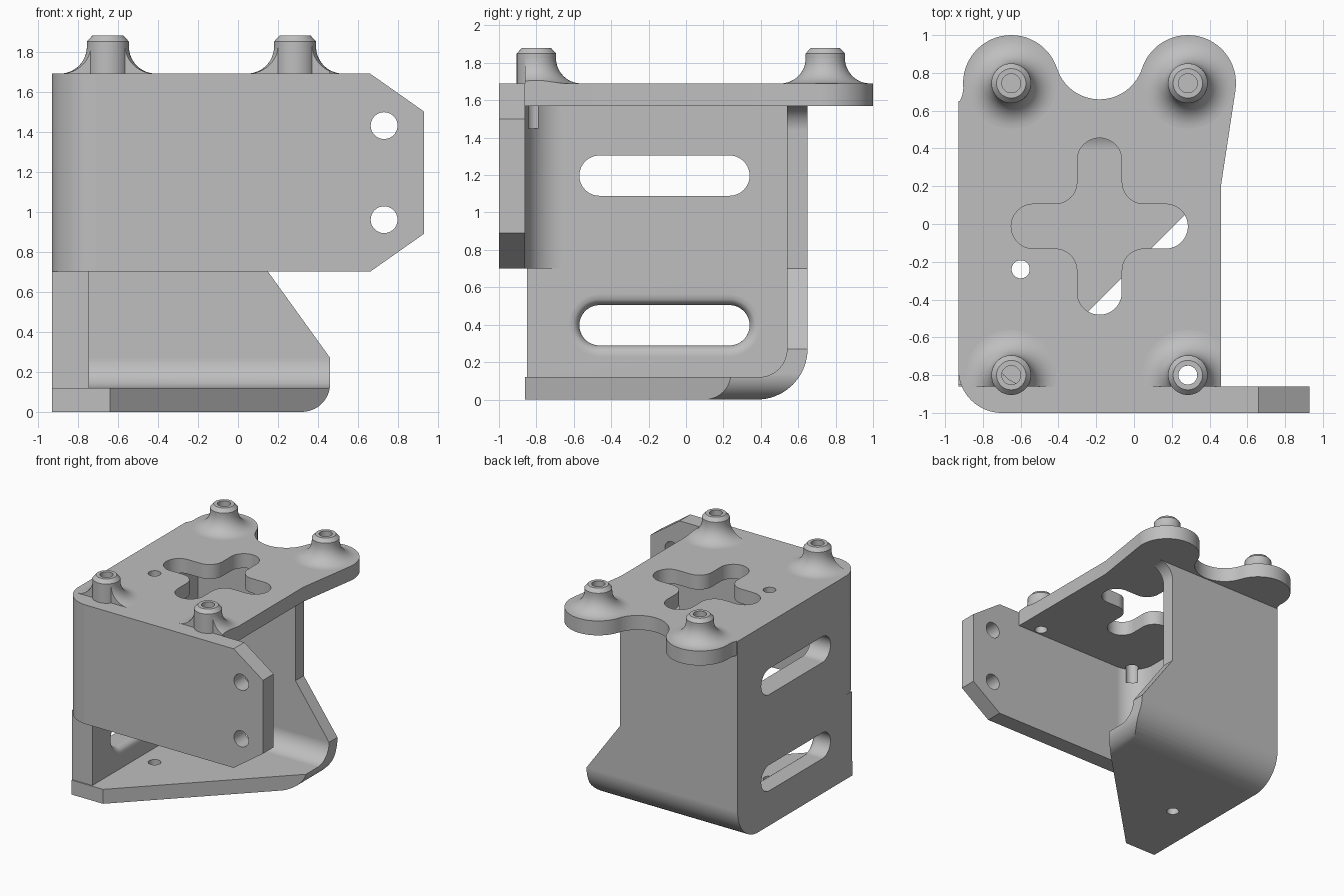
import bpy
import bmesh
from math import cos, sin, tan, radians, sqrt, pi
from mathutils import Vector

default = bpy.data.objects.get("Cube")
if default:
    bpy.data.objects.remove(default, do_unlink=True)

grey = bpy.data.materials.new("plain_grey")
grey.use_nodes = True
colour = (0.52, 0.52, 0.52, 1)
grey.diffuse_color = colour
grey.node_tree.nodes["Principled BSDF"].inputs["Base Color"].default_value = colour


def rounded(corners, steps=14):
    """Outline from (x, y, radius) corners, each corner filleted."""
    pts = []
    for i, (x, y, r) in enumerate(corners):
        p = Vector((x, y))
        if not r:
            pts.append(p)
            continue
        u = (Vector(corners[i - 1][:2]) - p).normalized()
        v = (Vector(corners[(i + 1) % len(corners)][:2]) - p).normalized()
        half = u.angle(v) / 2
        c = p + (u + v).normalized() * (r / sin(half))
        s = p + u * (r / tan(half)) - c
        e = p + v * (r / tan(half)) - c
        pts += [c + s.lerp(e, k / steps).normalized() * r for k in range(steps + 1)]
    return pts


def arc(cx, cy, r, a0, a1, steps=28):
    angles = [radians(a0 + (a1 - a0) * k / steps) for k in range(steps + 1)]
    return [Vector((cx + r * cos(a), cy + r * sin(a))) for a in angles]


def circle(cx, cy, r):
    return arc(cx, cy, r, 0, 360, 40)[:-1]


def loft(name, rings, closed=False):
    """Skin matching rings; cap the ends unless the rings form a loop."""
    bm = bmesh.new()
    rows = [[bm.verts.new(p) for p in ring] for ring in rings]
    pairs = list(zip(rows, rows[1:]))
    if closed:
        pairs.append((rows[-1], rows[0]))
    else:
        bm.faces.new(rows[0])
        bm.faces.new(rows[-1])
    n = len(rows[0])
    for a, b in pairs:
        for i in range(n):
            j = (i + 1) % n
            bm.faces.new((a[i], a[j], b[j], b[i]))
    bmesh.ops.recalc_face_normals(bm, faces=bm.faces)
    mesh = bpy.data.meshes.new(name)
    bm.to_mesh(mesh)
    bm.free()
    mesh.materials.append(grey)
    obj = bpy.data.objects.new(name, mesh)
    bpy.context.collection.objects.link(obj)
    return obj


def place(pts, axis, h):
    if axis == "x":
        return [(h, p[0], p[1]) for p in pts]
    if axis == "y":
        return [(p[0], h, p[1]) for p in pts]
    return [(p[0], p[1], h) for p in pts]


def prism(name, pts, axis, lo, hi):
    return loft(name, [place(pts, axis, lo), place(pts, axis, hi)])


def lathe(name, profile, cx, cy, steps=48):
    """Revolve a closed (radius, z) profile about a vertical axis."""
    rings = []
    for k in range(steps):
        a = 2 * pi * k / steps
        rings.append([(cx + r * cos(a), cy + r * sin(a), z) for r, z in profile])
    return loft(name, rings, closed=True)


def combine(target, other, operation="DIFFERENCE"):
    """Apply a boolean and discard the helper."""
    other.hide_render = True
    mod = target.modifiers.new("boolean", "BOOLEAN")
    mod.operation, mod.solver, mod.object = operation, "EXACT", other
    graph = bpy.context.evaluated_depsgraph_get()
    graph.update()
    mesh = bpy.data.meshes.new_from_object(target.evaluated_get(graph))
    target.modifiers.clear()
    target.data = mesh
    bpy.data.objects.remove(other, do_unlink=True)


def slot(z_mid, grow=0.0):
    r = 0.107 + grow
    y0, y1, z0, z1 = -0.57 - grow, 0.34 + grow, z_mid - r - 0.0005, z_mid + r + 0.0005
    return rounded([(y0, z0, r), (y1, z0, r), (y1, z1, r), (y0, z1, r)])


LEFT, BACK, TOP, UNDER = -0.93, 0.65, 1.69, 1.57
INNER = -0.745
BOSS_X, BOSS_Y = (-0.65, 0.285), (-0.80, 0.745)

# Base and back wall: a bent channel with a trimmed right end
channel = prism("channel", rounded([
    (-0.86, 0, 0), (BACK, 0, 0.27), (BACK, UNDER, 0), (0.54, UNDER, 0),
    (0.54, 0.12, 0.15), (-0.86, 0.12, 0)]), "x", LEFT, 0.46)
combine(channel, prism("diagonal_cut", [(-0.74, -0.96), (0.6, 0.38), (0.6, -0.96)], "z", -0.2, 0.4))
combine(channel, prism("wall_cut", rounded([
    (0.46, 0.27, 0), (0.15, 0.70, 0), (0.15, UNDER, 0.13), (0.6, UNDER, 0), (0.6, 0.27, 0)]),
    "y", 0.3, 0.9))
combine(channel, prism("corner_cut", arc(0.32, 0.14, 0.14, -90, 0, 16)
                       + [Vector((0.6, 0.14)), Vector((0.6, -0.1)), Vector((0.32, -0.1))],
                       "y", -1.2, 1.2))

# Lower part of the slotted side wall
lower_wall = prism("lower_wall", rounded([
    (-0.85, 0, 0), (BACK, 0, 0.27), (BACK, 0.70, 0), (-0.85, 0.70, 0)]), "x", LEFT, INNER)

# Upper side wall and front wall, joined by a rounded corner
body = prism("bracket_body", rounded([
    (0.93, -1, 0), (0.93, -0.86, 0), (INNER, -0.86, 0.2), (INNER, BACK, 0),
    (LEFT, BACK, 0), (LEFT, -1, 0.23)]), "z", 0.70, TOP)
for corner in ([(0.66, TOP), (0.93, 1.50), (1.2, 1.50), (1.2, 1.9), (0.66, 1.9)],
               [(0.66, 0.70), (0.93, 0.89), (1.2, 0.89), (1.2, 0.5), (0.66, 0.5)]):
    combine(body, prism("chamfer_cut", corner, "y", -1.2, -0.7))
for z in (0.96, 1.43):
    combine(body, prism("bolt_cut", circle(0.73, z, 0.067), "y", -1.2, -0.7))

# Top plate with two rounded lugs at the back
outline = rounded([(LEFT, 0.4, 0), (LEFT, -1, 0.23), (0.46, -1, 0), (0.46, 0.2, 0)])
outline += arc(BOSS_X[1], BOSS_Y[1], 0.255, -8, 162)
outline += arc(-0.1825, 0.8965, 0.2365, -18, -162)[1:-1]
outline += arc(BOSS_X[0], BOSS_Y[1], 0.255, 18, 186)
outline += [Vector((-0.908, 0.685)), Vector((-0.925, 0.64)), Vector((LEFT, 0.59))]
plate = prism("top_plate", outline, "z", UNDER, TOP)

for part in (plate, lower_wall, channel):
    combine(body, part, "UNION")

# Cross opening in the top plate
x0, x1, x2, x3 = -0.65, -0.30, -0.065, 0.285
y0, y1, y2, y3 = -0.48, -0.13, 0.105, 0.455
r = 0.117
combine(body, prism("cross_cut", rounded([
    (x0, y1, r), (x1, y1, r), (x1, y0, r), (x2, y0, r), (x2, y1, r), (x3, y1, r),
    (x3, y2, r), (x2, y2, r), (x2, y3, r), (x1, y3, r), (x1, y2, r), (x0, y2, r)]),
    "z", 1.4, 1.9))

# Pin hole through both plates, and bores under the front bosses
combine(body, prism("pin_cut", circle(-0.6, -0.24, 0.048), "z", -0.2, 1.9))
for x in BOSS_X:
    combine(body, prism("bore_cut", circle(x, BOSS_Y[0], 0.05), "z", 1.45, 1.9))

# Side slots; the lower one is rounded over on the inside
combine(body, prism("upper_slot_cut", slot(1.197), "x", -1.1, -0.6))
ease = 0.06
rings = [place(slot(0.397), "x", -1.1)]
for k in range(9):
    s = ease * (1 - k / 8)
    grow = ease - sqrt(ease ** 2 - (ease - s) ** 2)
    rings.append(place(slot(0.397, grow), "x", INNER - s))
rings.append(place(slot(0.397, ease), "x", -0.65))
combine(body, loft("lower_slot_cut", rings))

# Hollow bosses with flared feet
parts = [body]
for side, x in zip(("right", "left"), BOSS_X):
    for end, y in zip(("front", "back"), BOSS_Y):
        pin = lathe(f"{end}_{side}_boss", [
            (0.105, TOP), (0.105, 1.85), (0.078, 1.88), (0.05, 1.88), (0.05, TOP)], x, y)
        curve = [tuple(p) for p in arc(0.24, 1.825, 0.135, 180, 270, 12)]
        foot = lathe(f"{end}_{side}_boss_foot",
                     [(0.08, 1.825)] + curve + [(0.24, 1.66), (0.08, 1.66)], x, y)
        if end == "front":
            combine(foot, prism("front_trim", [(-2, -2), (2, -2), (2, -0.86), (-2, -0.86)], "z", 1, 2))
            combine(foot, prism("side_trim", [(0.46, -2), (2, -2), (2, 2), (0.46, 2)], "z", 1, 2))
        parts += [pin, foot]

# Smooth the curved faces and keep the edges sharp
bpy.ops.object.select_all(action="DESELECT")
for part in parts:
    part.select_set(True)
bpy.context.view_layer.objects.active = body
bpy.ops.object.shade_smooth_by_angle(angle=radians(30))
for part in parts:
    weighted = part.modifiers.new("weighted_normals", "WEIGHTED_NORMAL")
    weighted.keep_sharp = True
